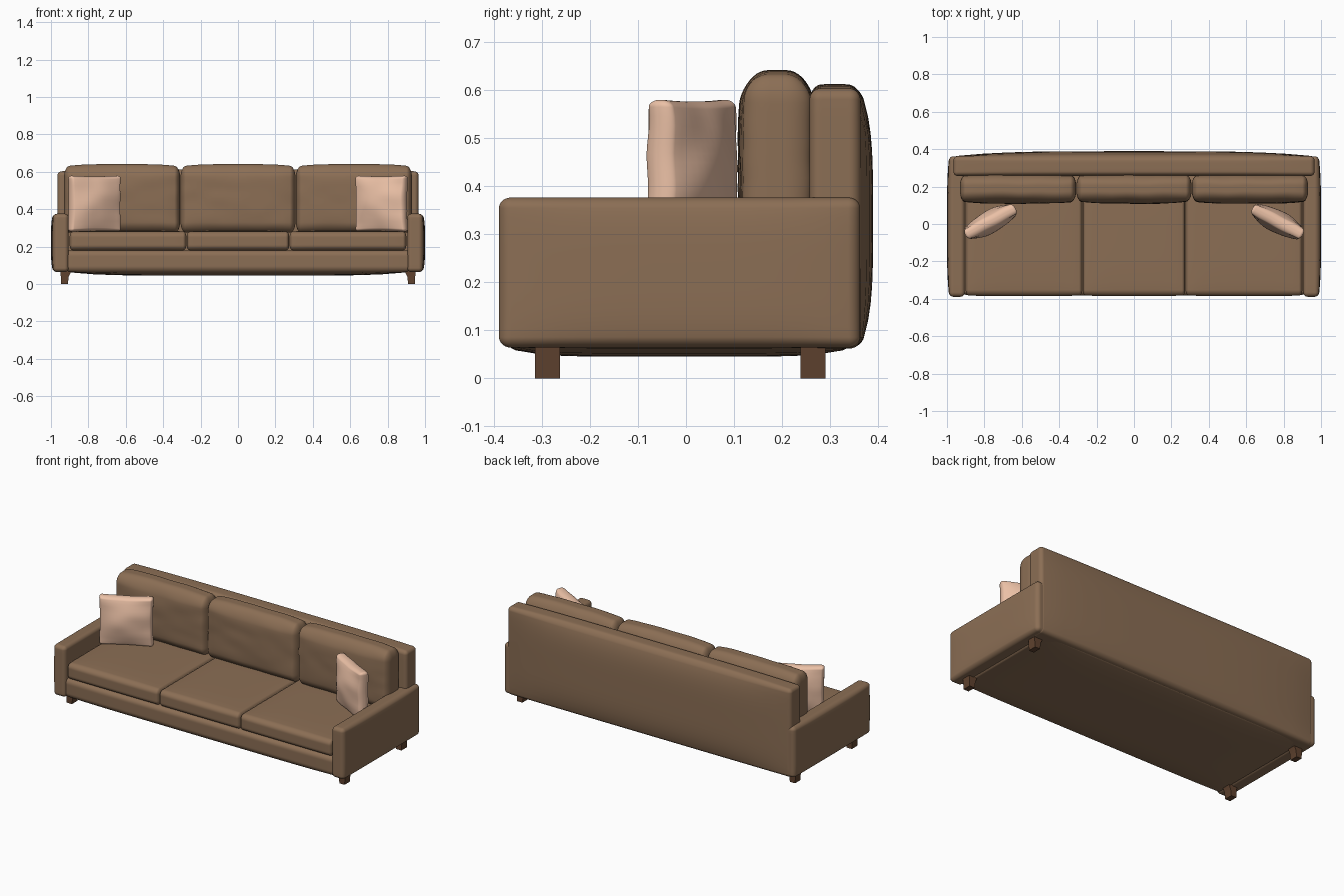
import bpy, bmesh, math
from mathutils import Vector, Matrix, noise

if "Cube" in bpy.data.objects:
    bpy.data.objects.remove(bpy.data.objects["Cube"])


def material(name, color):
    m = bpy.data.materials.new(name)
    m.diffuse_color = (*color, 1)
    m.use_nodes = True
    m.node_tree.nodes["Principled BSDF"].inputs["Base Color"].default_value = m.diffuse_color
    return m


LEATHER = material("brown_leather", (0.26, 0.157, 0.09))
FABRIC = material("peach_fabric", (0.83, 0.53, 0.38))
WOOD = material("dark_wood", (0.115, 0.055, 0.028))


def finish(name, bm, mat, angle):
    bmesh.ops.recalc_face_normals(bm, faces=bm.faces)
    me = bpy.data.meshes.new(name)
    bm.to_mesh(me)
    bm.free()
    me.materials.append(mat)
    ob = bpy.data.objects.new(name, me)
    bpy.context.collection.objects.link(ob)
    bpy.ops.object.select_all(action='DESELECT')
    ob.select_set(True)
    bpy.context.view_layer.objects.active = ob
    bpy.ops.object.shade_smooth_by_angle(angle=math.radians(angle))
    return ob


def pad(name, lo, hi, rad, neg=(0, 0, 0), pos=(0, 0, 0), power=2, mat=LEATHER,
        wrinkle=0.0, pinch=0.0, cuts=23, xform=None):
    """Box with elliptical rounded edges; neg/pos bulge its faces outward."""
    lo, hi = Vector(lo), Vector(hi)
    mid, half = (lo + hi) / 2, (hi - lo) / 2
    bm = bmesh.new()
    bmesh.ops.create_cube(bm, size=2)
    bmesh.ops.subdivide_edges(bm, edges=bm.edges[:], cuts=cuts, use_grid_fill=True)
    rim = 10 / (cuts + 1)          # outer five steps form the rounded edge
    for v in bm.verts:
        u = v.co.copy()
        inner, d, par = Vector(), Vector(), Vector()
        for k in range(3):
            a, s = abs(u[k]), math.copysign(1, u[k])
            core = half[k] - rad[k]
            if a <= 1 - rim:
                inner[k] = s * core * a / (1 - rim)
            else:
                inner[k] = s * core
                d[k] = s * math.tan(math.pi / 4 * (a - 1 + rim) / rim)
        d.normalize()
        p = Vector([inner[k] + d[k] * rad[k] for k in range(3)])
        par = Vector([p[k] / half[k] for k in range(3)])
        out = p.copy()
        for k in range(3):
            i, j = (k + 1) % 3, (k + 2) % 3
            w = max(0, 1 - abs(par[i]) ** power) * max(0, 1 - abs(par[j]) ** power)
            out[k] += (pos[k] if par[k] > 0 else -neg[k]) * abs(par[k]) * w
        if pinch:                  # pulled-in sides between pointed corners
            out.x *= 1 - pinch * (1 - par.z ** 2)
            out.z *= 1 - pinch * (1 - par.x ** 2)
        if wrinkle:
            q = out + mid
            out.y += wrinkle * noise.noise(Vector((q.x * 9, q.y * 4, q.z * 14)))
        v.co = out + mid
    if xform:
        bm.transform(xform)
    return finish(name, bm, mat, 50)


# frame: base and back panel
pad("base", (-0.92, -0.378, 0.065), (0.92, 0.35, 0.18), (0.02, 0.025, 0.03),
    neg=(0, 0.004, 0.02), power=6)
pad("back_panel", (-0.965, 0.257, 0.062), (0.965, 0.362, 0.602), (0.022, 0.022, 0.022),
    pos=(0, 0.027, 0.01), power=4)

# three seat cushions and three back cushions
for i, (a, b) in enumerate([(-0.9, -0.276), (-0.274, 0.274), (0.276, 0.9)]):
    pad(f"seat_cushion_{i + 1}", (a, -0.382, 0.18), (b, 0.26, 0.28),
        (0.018, 0.03, 0.028), neg=(0, 0.003, 0), pos=(0, 0, 0.006), power=4)
for i, (a, b) in enumerate([(-0.93, -0.31), (-0.307, 0.307), (0.31, 0.93)]):
    pad(f"back_cushion_{i + 1}", (a, 0.122, 0.275), (b, 0.258, 0.628),
        (0.03, 0.05, 0.055), neg=(0, 0.012, 0), pos=(0, 0.008, 0.013),
        power=4, wrinkle=0.004)

# legs: flared side profile, extruded in depth
PROFILE = [(0.91, 0), (0.945, 0), (0.95, 0.08), (0.885, 0.08), (0.905, 0.04)]

for side, s in (("left", -1), ("right", 1)):
    # arm with outward bulge
    inn, out = sorted((0.905 * s, 0.988 * s))
    bulge = ((0.012, 0, 0), (0, 0, 0)) if s < 0 else ((0, 0, 0), (0.012, 0, 0))
    pad(f"{side}_arm", (inn, -0.389, 0.064), (out, 0.362, 0.376), (0.022, 0.025, 0.022),
        neg=bulge[0], pos=bulge[1], power=4)

    # throw pillow turned inward
    turn = Matrix.Translation((0.768 * s, 0.013, 0.43)) @ Matrix.Rotation(math.radians(-28 * s), 4, 'Z')
    pad(f"{side}_throw_pillow", (-0.153, -0.027, -0.15), (0.153, 0.027, 0.15),
        (0.016, 0.024, 0.016), neg=(0, 0.033, 0), pos=(0, 0.033, 0), mat=FABRIC,
        wrinkle=0.006, pinch=0.03, xform=turn)

    for end, y in (("front", -0.288), ("back", 0.264)):
        bm = bmesh.new()
        f = bm.faces.new([bm.verts.new((x * s, y - 0.026, z)) for x, z in PROFILE])
        ext = bmesh.ops.extrude_face_region(bm, geom=[f])["geom"]
        bmesh.ops.translate(bm, vec=(0, 0.052, 0),
                            verts=[g for g in ext if isinstance(g, bmesh.types.BMVert)])
        finish(f"{side}_{end}_leg", bm, WOOD, 20)
